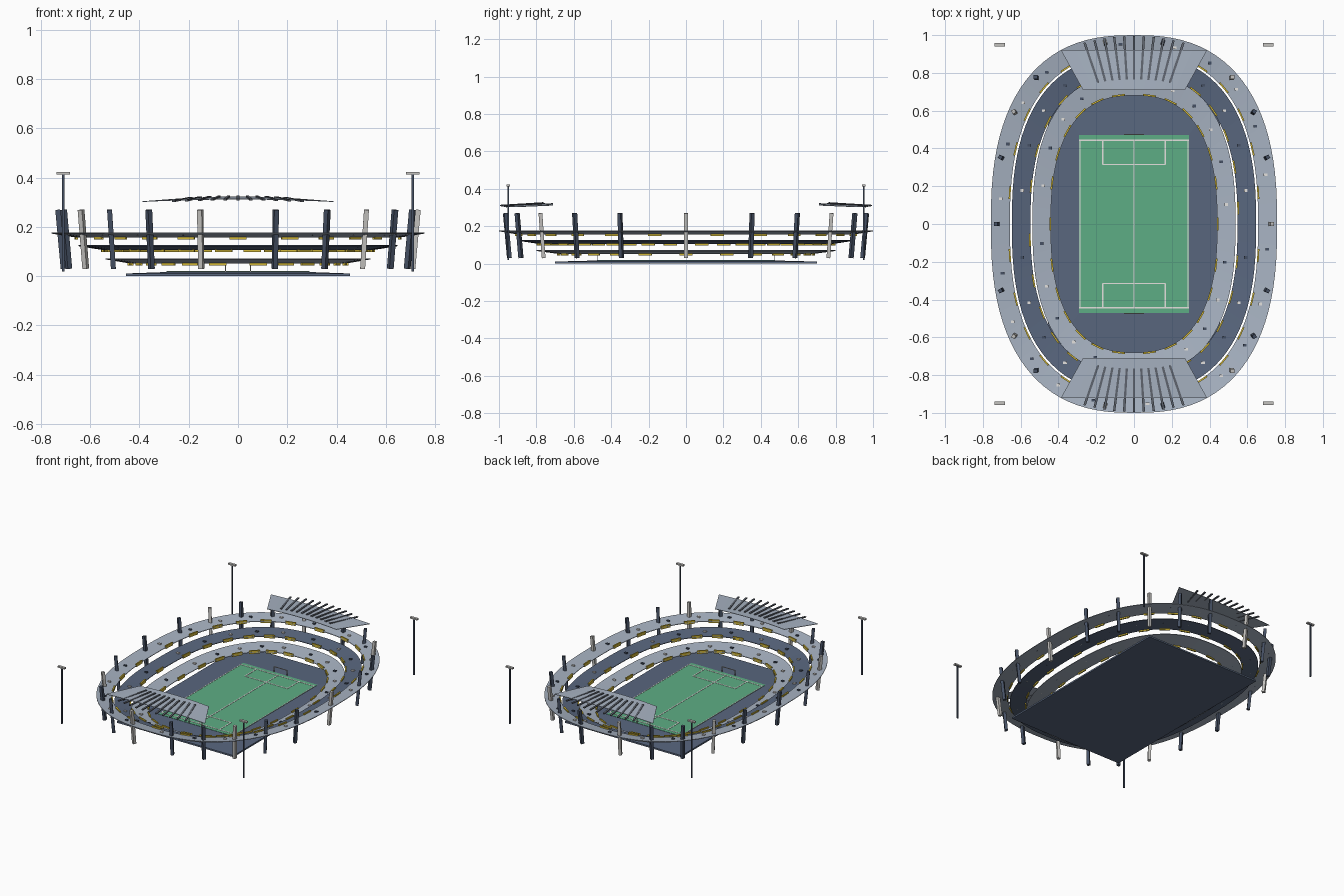
import bpy, bmesh, math
from mathutils import Vector, Matrix

cube = bpy.data.objects.get("Cube")
if cube:
    bpy.data.objects.remove(cube, do_unlink=True)


def material(name, r, g, b):
    m = bpy.data.materials.new(name)
    m.use_nodes = True
    m.diffuse_color = (r, g, b, 1)
    m.node_tree.nodes["Principled BSDF"].inputs["Base Color"].default_value = (r, g, b, 1)
    return m


PALE = material("pale_blue_grey", 0.39, 0.45, 0.54)
SLATE = material("slate", 0.10, 0.135, 0.21)
DARK = material("dark_slate", 0.06, 0.08, 0.125)
GREEN = material("grass_green", 0.11, 0.42, 0.235)
WHITE = material("line_white", 0.78, 0.76, 0.74)
STONE = material("warm_grey", 0.55, 0.54, 0.52)
YELLOW = material("yellow", 0.65, 0.48, 0.04)
RIB = material("rib_grey", 0.12, 0.135, 0.165)


def finish(name, bm, mat):
    bmesh.ops.recalc_face_normals(bm, faces=bm.faces)
    mesh = bpy.data.meshes.new(name)
    bm.to_mesh(mesh)
    bm.free()
    mesh.materials.append(mat)
    ob = bpy.data.objects.new(name, mesh)
    bpy.context.scene.collection.objects.link(ob)
    return ob


def add_box(bm, center, size, rot=None):
    mat = Matrix.Translation(center) @ (rot or Matrix()) @ Matrix.Diagonal((*size, 1))
    bmesh.ops.create_cube(bm, size=1, matrix=mat)


def add_beam(bm, a, b, width, height, spin=0):
    a, b = Vector(a), Vector(b)
    d = b - a
    rot = d.to_track_quat('Z', 'Y').to_matrix().to_4x4() @ Matrix.Rotation(spin, 4, 'Z')
    add_box(bm, (a + b) / 2, (width, height, d.length), rot)


def oval(t, a, b):
    """Point on the rounded stadium outline."""
    c, s = math.cos(t), math.sin(t)
    return (a * math.copysign(abs(c) ** 0.8, c), b * math.copysign(abs(s) ** 0.8, s))


def heading(t, a, b):
    (x0, y0), (x1, y1) = oval(t - 0.02, a, b), oval(t + 0.02, a, b)
    return math.atan2(y1 - y0, x1 - x0)


# Each tier: inner and outer half-sizes, height of its inner edge
TIERS = [("lower", (0.44, 0.68), (0.538, 0.80), 0.052, PALE),
         ("middle", (0.548, 0.79), (0.647, 0.895), 0.106, SLATE),
         ("upper", (0.657, 0.905), (0.758, 1.0), 0.157, PALE)]

# Seating tiers: shallow dished rings, with upright boards and small booths
SEGS = 96
for n, (name, inner, outer, z, mat) in enumerate(TIERS):
    bm = bmesh.new()
    profile = [(inner, z), (outer, z + 0.016), (outer, z + 0.02), (inner, z + 0.004)]
    loops = []
    for i in range(SEGS):
        t = 2 * math.pi * i / SEGS
        loops.append([bm.verts.new((*oval(t, *r), h)) for r, h in profile])
    for i in range(SEGS):
        p, q = loops[i], loops[(i + 1) % SEGS]
        for j in range(4):
            k = (j + 1) % 4
            bm.faces.new((p[j], p[k], q[k], q[j]))
    finish(name + "_tier", bm, mat)

    boards = bmesh.new()
    count = 26
    for i in range(count):
        t = 2 * math.pi * (i + 0.25 * n) / count
        rim = (inner[0] + 0.004, inner[1] + 0.004)
        add_box(boards, (*oval(t, *rim), z + 0.003), (0.07, 0.009, 0.022),
                Matrix.Rotation(heading(t, *rim), 4, 'Z'))
    finish(name + "_edge_boards", boards, YELLOW)

    for label, shift, col in (("light", 0, WHITE), ("dark", 1, DARK)):
        booths = bmesh.new()
        for i in range(shift, 22, 2):
            t = 2 * math.pi * (i + 0.3 + 0.2 * n) / 22
            mid = ((inner[0] + outer[0]) / 2, (inner[1] + outer[1]) / 2)
            add_box(booths, (*oval(t, *mid), z + 0.014), (0.019, 0.014, 0.010))
        finish(f"{name}_{label}_booths", booths, col)

# Outer pillars, leaning outward, every third one pale
pillars = {"pale": bmesh.new(), "dark": bmesh.new()}
for k in range(-10, 12):
    t = 2 * math.pi * k / 22
    foot, head = oval(t, 0.71, 0.952), oval(t, 0.732, 0.974)
    add_beam(pillars["pale" if k % 3 == 0 else "dark"],
             (*foot, 0.03), (*head, 0.27), 0.02, 0.02, heading(t, 0.72, 0.96))
finish("pale_pillars", pillars["pale"], STONE)
finish("dark_pillars", pillars["dark"], DARK)

# Ground slab with a faintly raised centre
bm = bmesh.new()
levels = [(0.455, 0.70, 0), (0.455, 0.70, 0.011), (0.292, 0.474, 0.017)]
rows = [[bm.verts.new((sx * x, sy * y, z)) for sx, sy in ((-1, -1), (1, -1), (1, 1), (-1, 1))]
        for x, y, z in levels]
bm.faces.new(rows[0])
bm.faces.new(rows[-1])
for lo, hi in zip(rows, rows[1:]):
    for i in range(4):
        j = (i + 1) % 4
        bm.faces.new((lo[i], lo[j], hi[j], hi[i]))
finish("ground_slab", bm, SLATE)

# Pitch, markings and goals
bm = bmesh.new()
add_box(bm, (0, 0, 0.0175), (0.58, 0.944, 0.003))
finish("pitch", bm, GREEN)

bm = bmesh.new()
W, T, Z = 0.007, 0.002, 0.0195
add_box(bm, (0, 0, Z), (W, 0.89, T))
for s in (-1, 1):
    add_box(bm, (s * 0.287, 0, Z), (0.005, 0.89, T))
    add_box(bm, (0, s * 0.443, Z), (0.58, W, T))
    add_box(bm, (0, s * 0.315, Z), (0.335, W, T))
    for side in (-1, 1):
        add_box(bm, (side * 0.165, s * 0.379, Z), (W, 0.13, T))
finish("pitch_markings", bm, WHITE)

bm = bmesh.new()
for s in (-1, 1):
    for side in (-1, 1):
        add_box(bm, (side * 0.05, s * 0.474, 0.036), (0.004, 0.004, 0.042))
    add_box(bm, (0, s * 0.474, 0.056), (0.104, 0.004, 0.004))
finish("goals", bm, STONE)


# End canopies: arched sheets with fanned ribs on top
def canopy_point(u, v):
    """u runs across from -1 to 1, v from inner edge 0 to outer edge 1."""
    half = 0.27 + 0.117 * v
    return (u * half, 0.71 + 0.21 * v, 0.322 - 0.009 * v - 0.010 * u * u)


for end, s in (("back", 1), ("front", -1)):
    bm = bmesh.new()
    cols = 10
    grid = []
    for i in range(cols + 1):
        column = []
        for v in (0, 1):
            x, y, z = canopy_point(2 * i / cols - 1, v)
            column.append([bm.verts.new((x, s * y, z + dz)) for dz in (-0.0015, 0.0015)])
        grid.append(column)
    for p, q in zip(grid, grid[1:]):
        for h in (0, 1):
            bm.faces.new((p[0][h], q[0][h], q[1][h], p[1][h]))
        for v in (0, 1):
            bm.faces.new((p[v][0], q[v][0], q[v][1], p[v][1]))
    for c in (grid[0], grid[-1]):
        bm.faces.new((c[0][0], c[0][1], c[1][1], c[1][0]))
    finish(end + "_canopy", bm, PALE)

    bm = bmesh.new()
    for i in range(-5, 6):
        u = i / 5
        drop = 0.006 * u * u
        add_beam(bm, (0.19 * u, s * (0.765 - 0.015 * u * u), 0.325 - drop),
                 (0.262 * u, s * (0.995 - 0.035 * u * u), 0.311 - drop), 0.012, 0.007)
    finish(end + "_canopy_ribs", bm, RIB)

# Corner floodlights
masts, lamps = bmesh.new(), bmesh.new()
for sx in (-1, 1):
    for sy in (-1, 1):
        x, y = sx * 0.71, sy * 0.95
        add_box(masts, (x, y, 0.22), (0.009, 0.009, 0.40))
        add_box(lamps, (x, y, 0.418), (0.056, 0.018, 0.010))
finish("floodlight_masts", masts, DARK)
finish("floodlight_lamps", lamps, STONE)
